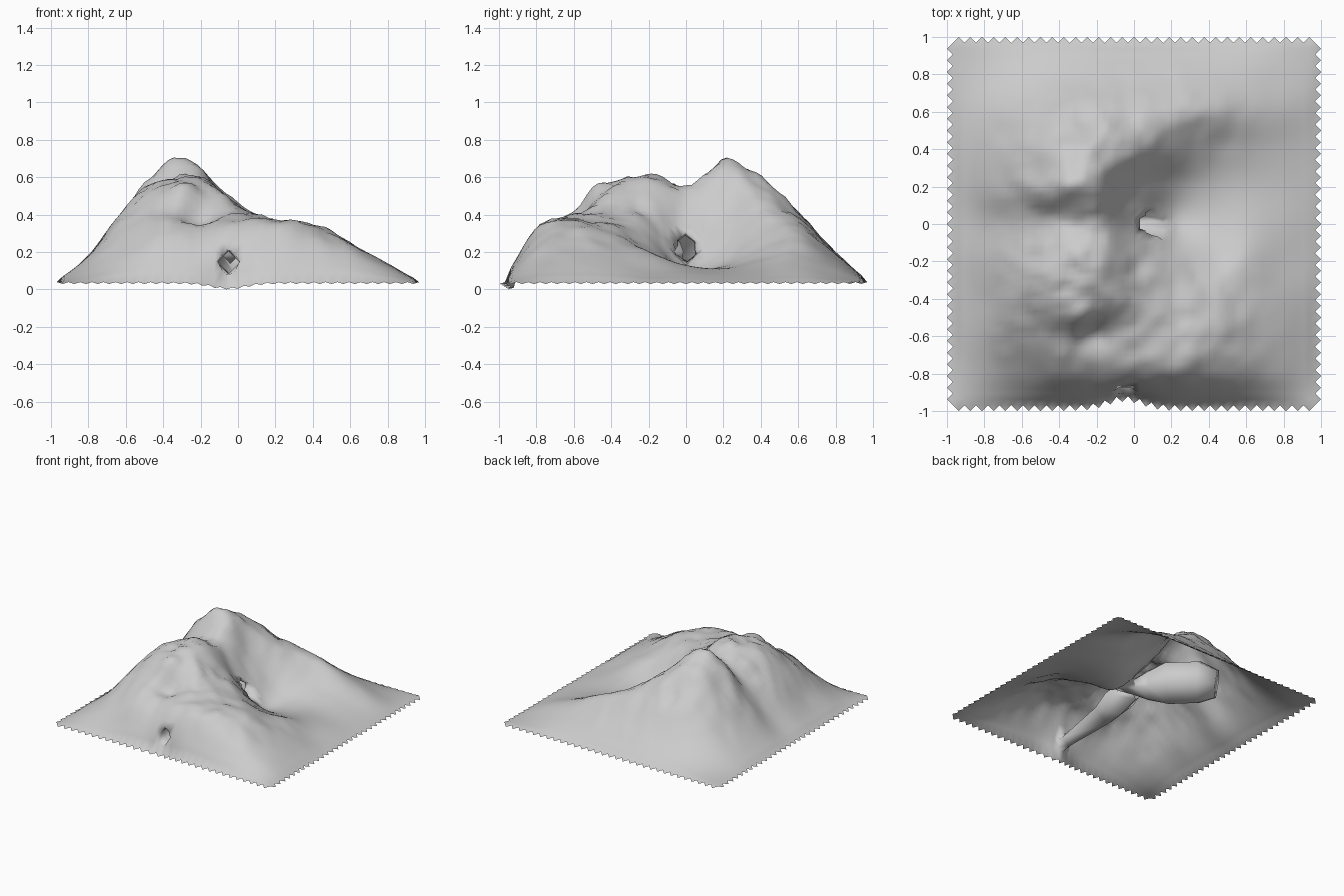
import bpy, bmesh, math
from mathutils import Vector, noise

if "Cube" in bpy.data.objects:
    bpy.data.objects.remove(bpy.data.objects["Cube"])

# Coarse terrain heights, rows y = -0.8..0.8, columns x = -0.8..0.8 (border is flat)
BASE = 0.04
HEIGHTS = [
    [.11, .20, .28, .30, .31, .33, .28, .21, .12],
    [.17, .34, .41, .37, .40, .38, .35, .25, .14],
    [.18, .43, .55, .55, .45, .37, .31, .23, .13],
    [.18, .44, .59, .60, .44, .29, .21, .19, .10],
    [.15, .36, .52, .55, .33, .12, .12, .13, .09],
    [.18, .43, .64, .66, .36, .16, .12, .11, .08],
    [.16, .37, .57, .58, .46, .30, .19, .14, .09],
    [.12, .25, .38, .41, .38, .35, .28, .19, .11],
    [.07, .12, .17, .20, .20, .19, .16, .12, .07],
]
# Sharp crags: x, y, extra height, spread
CRAGS = [(-.35, .21, .035, .003), (-.27, -.49, .07, .006), (-.45, .22, .02, .003),
         (-.2, -.58, -.04, .004)]


def sample(r, c):
    if 0 <= r < 9 and 0 <= c < 9:
        return HEIGHTS[r][c]
    return BASE


def cubic(p, t):
    a, b, c, d = p
    return b + .5 * t * (c - a + t * (2 * a - 5 * b + 4 * c - d + t * (3 * (b - c) + d - a)))


def height(x, y):
    u, v = (x + .8) / .2, (y + .8) / .2
    i, j = math.floor(u), math.floor(v)
    h = cubic([cubic([sample(j + r, i + c) for c in (-1, 0, 1, 2)], u - i)
               for r in (-1, 0, 1, 2)], v - j)
    # rocky detail, stronger on the high ground
    n = noise.fractal(Vector((x * 7, y * 7, 3.7)), .8, 2.0, 3)
    h += n * .03 * min(1, max(0, h - .12) / .35)
    for cx, cy, dz, s in CRAGS:
        h += dz * math.exp(-((x - cx) ** 2 + (y - cy) ** 2) / s)
    return max(BASE, h)


def place(x, y):
    z = height(x, y) if max(abs(x), abs(y)) < .96 else BASE
    g = math.exp(-((x + .05) / .13) ** 2) * min(1, max(0, (-.88 - y) / .09))
    return Vector((x, y + .05 * g, z - .03 * g))


# Mountain surface
N, S = 62, 1 / 32
E = N * S / 2
bm = bmesh.new()
grid = [[bm.verts.new(place(-E + i * S, -E + j * S)) for i in range(N + 1)] for j in range(N + 1)]
for j in range(N):
    for i in range(N):
        bm.faces.new((grid[j][i], grid[j][i + 1], grid[j + 1][i + 1], grid[j + 1][i]))

# Saw-tooth border
sides = [(grid[0], (0, -1)), (grid[N], (0, 1)),
         ([r[0] for r in grid], (-1, 0)), ([r[N] for r in grid], (1, 0))]
for row, (dx, dy) in sides:
    for k in range(0, N, 2):
        a, b, c = row[k:k + 3]
        tip = bm.verts.new(b.co + Vector((dx * S, dy * S, -.01)))
        bm.faces.new((a, tip, b))
        bm.faces.new((b, tip, c))


# Tunnel: cuts a diamond mouth in the slope, then bridges it to a tube along (x, y, z, radius).
# axis is the mouth's sideways axis, a and b its half width and half height.
def tunnel(inside, axis, centre, a, b, path, sides, cap=False):
    def ratio(p):
        return abs(p[axis] - centre[0]) / a + abs(p.z - centre[1]) / b

    cut = [f for f in bm.faces if inside(f.calc_center_median())
           and ratio(f.calc_center_median()) < 1]
    cutset = set(cut)
    rim = [e for e in {e for f in cut for e in f.edges}
           if any(f not in cutset for f in e.link_faces)]
    bmesh.ops.delete(bm, geom=cut, context='FACES')
    for v in {v for e in rim for v in e.verts}:
        k = min(1.5, max(.65, 1 / max(ratio(v.co), .01)))
        v.co[axis] = centre[0] + (v.co[axis] - centre[0]) * k
        v.co.z = centre[1] + (v.co.z - centre[1]) * k
    pts = [Vector(p[:3]) for p in path]
    rings = []
    for n, p in enumerate(pts):
        d = (pts[min(n + 1, len(pts) - 1)] - pts[max(n - 1, 0)]).normalized()
        side = d.cross(Vector((0, 0, 1))).normalized()
        up = side.cross(d)
        rings.append([bm.verts.new(p + path[n][3] * (side * math.sin(t) + up * math.cos(t)))
                      for t in (2 * math.pi * s / sides for s in range(sides))])
    for r0, r1 in zip(rings, rings[1:]):
        for s in range(sides):
            n = (s + 1) % sides
            bm.faces.new((r0[s], r0[n], r1[n], r1[s]))
    if cap:
        bm.faces.new(rings[-1])
    first = [bm.edges.get((rings[0][s], rings[0][(s + 1) % sides])) for s in range(sides)]
    bmesh.ops.bridge_loops(bm, edges=rim + first)


# Front tunnel, running back under the near hill
tunnel(lambda p: p.y < -.78 and abs(p.x) < .3, 0, (-.05, .145), .066, .085,
       [(-.05, -.83, .145, .06), (-.03, -.35, .17, .11),
        (0, -.17, .19, .14), (-.04, -.03, .2, .06)], 4)
# East cavern, widening under the main peak
tunnel(lambda p: -.06 < p.x < .18 and abs(p.y) < .2, 1, (0, .22), .09, .09,
       [(-.01, 0, .22, .07), (-.08, .06, .23, .12), (-.2, .15, .26, .18),
        (-.36, .33, .25, .18), (-.46, .42, .23, .12)], 6, True)

bmesh.ops.recalc_face_normals(bm, faces=bm.faces)
for f in bm.faces:
    f.smooth = True
me = bpy.data.meshes.new("mountain")
bm.to_mesh(me)
bm.free()
mountain = bpy.data.objects.new("mountain", me)
bpy.context.collection.objects.link(mountain)
low = min(v.co.z for v in me.vertices)
mountain.location.z = -low
